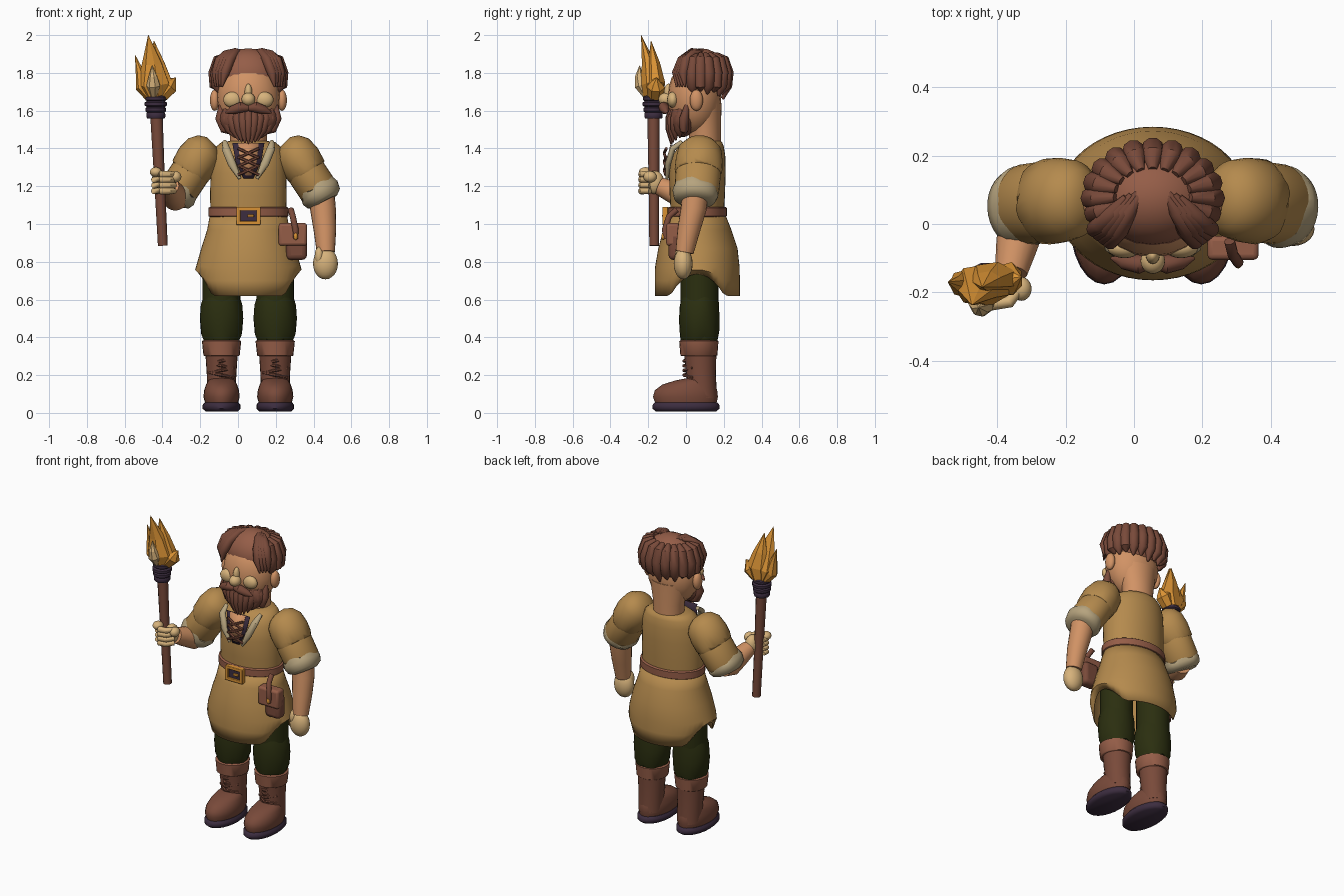
import bpy, bmesh, math
from mathutils import Vector, Matrix

CX = 0.055  # body axis; all part coordinates are relative to it


def mat(name, r, g, b):
    m = bpy.data.materials.new(name)
    m.diffuse_color = (r, g, b, 1)
    return m


TUNIC = mat("tunic_tan", 0.46, 0.255, 0.075)
SKIN = mat("skin", 0.64, 0.29, 0.13)
PALE = mat("pale_skin", 0.68, 0.45, 0.2)
CUFF = mat("cuff_beige", 0.47, 0.37, 0.21)
GREEN = mat("trouser_green", 0.024, 0.028, 0.005)
BROWN = mat("brown", 0.19, 0.068, 0.042)
LIGHT = mat("light_brown", 0.3, 0.11, 0.064)
PURPLE = mat("dark_purple", 0.045, 0.026, 0.05)
FLAME = mat("flame_orange", 0.7, 0.29, 0.035)


def tube(bm, pts, radii, n=16, flat=False, wave=None, caps=True):
    """Skin elliptical rings along a path; radius is r or (across, along y)."""
    pts = [Vector(p) for p in pts]
    rings = []
    for i, p in enumerate(pts):
        t = Vector((0, 0, 1)) if flat else (pts[min(i + 1, len(pts) - 1)] - pts[max(i - 1, 0)]).normalized()
        ref = Vector((0, 1, 0)) if abs(t.y) < 0.85 else Vector((0, 0, 1))
        u = (ref - t * ref.dot(t)).normalized()
        v = t.cross(u)
        a, b = radii[i] if isinstance(radii[i], tuple) else (radii[i], radii[i])
        ring = []
        for k in range(n):
            ang = 2 * math.pi * k / n
            off = t * (wave(i, ang) if wave else 0)
            ring.append(bm.verts.new(p + v * a * math.cos(ang) + u * b * math.sin(ang) + off))
        rings.append(ring)
    for r0, r1 in zip(rings, rings[1:]):
        for k in range(n):
            bm.faces.new((r0[k], r0[(k + 1) % n], r1[(k + 1) % n], r1[k]))
    if caps:
        bm.faces.new(rings[0])
        bm.faces.new(rings[-1])


def ball(bm, loc, r, seg=20):
    m = Matrix.Translation(loc) @ Matrix.Diagonal((*r, 1))
    bmesh.ops.create_uvsphere(bm, u_segments=seg, v_segments=seg // 2 + 2, radius=1, matrix=m)


def box(bm, loc, size):
    m = Matrix.Translation(loc) @ Matrix.Diagonal((*size, 1))
    bmesh.ops.create_cube(bm, size=1, matrix=m)


def finish(bm, name, m, angle=40, bevel=0, solid=0):
    bmesh.ops.recalc_face_normals(bm, faces=bm.faces)
    bmesh.ops.translate(bm, verts=bm.verts, vec=(CX, 0, 0))
    me = bpy.data.meshes.new(name)
    bm.to_mesh(me)
    bm.free()
    me.materials.append(m)
    if angle:
        me.polygons.foreach_set("use_smooth", [True] * len(me.polygons))
        me.set_sharp_from_angle(angle=math.radians(angle))
    ob = bpy.data.objects.new(name, me)
    bpy.context.collection.objects.link(ob)
    if bevel:
        b = ob.modifiers.new("round", 'BEVEL')
        b.width, b.segments = bevel, 3
    if solid:
        ob.modifiers.new("thick", 'SOLIDIFY').thickness = solid
    return ob


def tubes(name, m, specs, n=12, angle=40, **kw):
    bm = bmesh.new()
    for pts, rad in specs:
        tube(bm, pts, rad, n, **kw)
    return finish(bm, name, m, angle)


def balls(name, m, specs):
    bm = bmesh.new()
    for loc, r in specs:
        ball(bm, loc, r)
    return finish(bm, name, m)


def loft(name, m, rows, n=36, wave=None, caps=True, solid=0):
    """Vertical profile rows: z, centre y, x radius, y radius."""
    bm = bmesh.new()
    tube(bm, [(0, r[1], r[0]) for r in rows], [(r[2], r[3]) for r in rows], n, True, wave, caps)
    return finish(bm, name, m, 50, solid=solid)


# legs and boots
for s, side in ((-1, "right"), (1, "left")):
    x = s * 0.142
    def column(name, m, rows, n=24, wave=None):
        bm = bmesh.new()
        tube(bm, [(x, r[1], r[0]) for r in rows], [(r[2], r[3]) for r in rows], n, True, wave)
        finish(bm, f"{side}_{name}", m, 50)
    column("sole", PURPLE, [(0.008, 0, .085, .16), (.022, 0, .1, .177), (.042, 0, .1, .177), (.055, 0, .09, .165)])
    column("foot", BROWN, [(.045, 0, .085, .16), (.085, -.003, .096, .172), (.12, 0, .092, .165),
                           (.15, .015, .082, .14), (.172, .045, .07, .1), (.185, .07, .05, .06)])
    column("boot_shaft", BROWN, [(.08, .085, .075, .08), (.2, .08, .078, .078), (.32, .075, .086, .086)])
    column("boot_cuff", LIGHT, [(.3, .068, .09, .09), (.305, .068, .096, .098), (.38, .068, .104, .104), (.385, .068, .095, .095)])
    column("trouser_leg", GREEN, [(.36, .072, .085, .09), (.42, .072, .1, .1), (.6, .072, .1, .1), (.85, .072, .1, .1)])
    column("knee_fold", GREEN, [(.38, .072, .09, .096), (.42, .072, .108, .104), (.5, .07, .115, .107),
                                (.57, .07, .11, .104), (.61, .072, .098, .098)], wave=lambda i, a: .012 * math.sin(5 * a))
    tubes(f"{side}_boot_laces", BROWN, [
        ([(x - .065, .035, z + .012 * d), (x, -.012, z), (x + .065, .035, z - .012 * d)], [.006, .009, .006])
        for z, d in ((.2, 1), (.225, -1), (.25, 1), (.275, -1))], 6)

# tunic skirt with raised side slits, and body
def hem(i, a):
    rise = .115 * max(0, 1 - (math.sin(a) / .65) ** 2)
    return rise * (0, 0, 0, .1, .5, 1)[i]
loft("tunic_skirt", TUNIC, [(1.07, .06, .2, .14), (.97, .06, .218, .18), (.87, .063, .25, .21), (.77, .06, .275, .224),
                            (.7, .06, .282, .225), (.62, .06, .25, .225)], 48, hem, False, .006)
loft("tunic_body", TUNIC, [(1.04, .06, .2, .14), (1.15, .06, .203, .146), (1.27, .06, .2, .15), (1.36, .068, .19, .14),
                           (1.41, .08, .17, .12), (1.435, .09, .14, .1), (1.44, .1, .09, .08)])

# belt and buckle
loft("belt", LIGHT, [(1.037, .06, .205, .15), (1.042, .06, .212, .157), (1.085, .06, .212, .157), (1.09, .06, .205, .15)])
bm = bmesh.new()
for s in (-1, 1):
    box(bm, (s * .053, -.11, 1.043), (.022, .03, .095))
    box(bm, (0, -.11, 1.043 + s * .038), (.11, .03, .02))
box(bm, (.012, -.116, 1.043), (.035, .02, .014))
finish(bm, "buckle", FLAME, bevel=.004)
bm = bmesh.new()
box(bm, (0, -.104, 1.043), (.09, .02, .065))
finish(bm, "buckle_centre", PURPLE)

# belt pouch
bm = bmesh.new()
box(bm, (.255, -.055, .885), (.11, .075, .15))
finish(bm, "pouch", BROWN, bevel=.025)
bm = bmesh.new()
box(bm, (.235, -.07, .945), (.15, .07, .12))
finish(bm, "pouch_flap", LIGHT, bevel=.015)
tubes("pouch_strap", BROWN, [([(.225, -.05, 1.075), (.235, -.09, 1.04), (.25, -.112, .97), (.25, -.108, .92)],
                              [.016, .016, .016, .012])])
balls("pouch_toggle", FLAME, [((.25, -.12, .935), (.01, .01, .02))])

# neckline: opening plates, beige collar and crossed laces
def plate(name, m, w, d):
    bm = bmesh.new()
    rows = [(w * f, y - d, z) for f, y, z in ((1, -.075, 1.43), (.8, -.097, 1.33), (.3, -.1, 1.24 + d * 3))]
    vs = [[bm.verts.new((s * a, y, z)) for s in (-1, 1)] for a, y, z in rows]
    for p, q in zip(vs, vs[1:]):
        bm.faces.new((p[0], q[0], q[1], p[1]))
    finish(bm, name, m, solid=.004)
plate("neck_lining", PURPLE, .085, 0)
plate("chest_skin", SKIN, .055, .006)
tubes("collar", CUFF, [([(s * .125, -.02, 1.435), (s * .12, -.07, 1.4), (s * .088, -.095, 1.32), (s * .045, -.1, 1.24)],
                        [.012, (.022, .016), (.022, .016), .008]) for s in (-1, 1)])
tubes("neck_laces", BROWN, [([(-s * .055, -.107, z), (0, -.116, z + .025), (s * .055, -.104, z + .05)], [.008] * 3)
                            for z in (1.26, 1.305, 1.35) for s in (-1, 1)], 6)

# sleeves with scalloped overlays and cuffs
def scallop(last):
    return lambda i, a: .012 * math.sin(6 * a) if i == last else 0
for s, side in ((-1, "right"), (1, "left")):
    def limb(name, m, pts, rad, wave=None):
        bm = bmesh.new()
        tube(bm, [(s * p[0], p[1], p[2]) for p in pts], rad, 32, wave=wave)
        finish(bm, f"{side}_{name}", m, 50)
    limb("sleeve_cap", TUNIC, [(.195, .075, 1.435), (.21, .075, 1.42), (.235, .073, 1.39), (.27, .07, 1.34), (.305, .066, 1.285),
                               (.315, .065, 1.27)],
         [(.035, .04), (.075, .085), (.105, .115), (.115, .124), (.11, .126), (.1, .12)], scallop(4))
    limb("sleeve", TUNIC, [(.25, .07, 1.36), (.31, .065, 1.27), (.37, .058, 1.18), (.39, .055, 1.15)],
         [(.09, .11), (.104, .12), (.104, .118), (.09, .105)])
    limb("sleeve_cuff", CUFF, [(.365, .055, 1.185), (.38, .05, 1.165), (.4, .047, 1.135), (.408, .046, 1.12)],
         [(.103, .116), (.111, .122), (.1, .112), (.07, .085)], scallop(0))

# hanging arm and hand
tubes("left_forearm", SKIN, [([(.385, .05, 1.17), (.395, .04, 1.08), (.405, .015, .97), (.41, -.008, .85)],
                              [.07, .068, .06, .048])], 20)
balls("left_hand", PALE, [((.408, -.015, .79), (.066, .05, .083)), ((.375, -.03, .83), (.024, .03, .05))])

# raised arm and gripping hand
tubes("right_forearm", SKIN, [([(-.37, .05, 1.15), (-.385, .0, 1.14), (-.4, -.07, 1.17), (-.415, -.14, 1.2)],
                               [.07, .07, .06, .048])], 20)
balls("right_palm", PALE, [((-.425, -.165, 1.22), (.042, .05, .062)), ((-.49, -.215, 1.275), (.032, .035, .026)),
                           ((-.385, -.19, 1.25), (.03, .035, .03))])
tubes("right_fingers", PALE, [([(-.39, -.19, z), (-.42, -.228, z), (-.465, -.235, z), (-.5, -.205, z), (-.505, -.17, z)],
                               [.014, .018, .019, .017, .01]) for z in (1.175, 1.205, 1.235, 1.263)])

# torch
tubes("torch_handle", BROWN, [([(-.453, -.168, .885), (-.47, -.17, 1.22), (-.487, -.172, 1.58)], [.026, .028, .033])])
tubes("torch_wrap", PURPLE, [([(-.49, -.172, z - .017), (-.49, -.172, z - .008), (-.49, -.172, z + .008), (-.49, -.172, z + .017)],
                              [.045, r, r, .045]) for z, r in ((1.575, .05), (1.605, .055), (1.635, .059), (1.665, .056))], 14)
tubes("flame", FLAME, [
    ([(-.49, -.172, 1.67), (-.5, -.18, 1.74), (-.51, -.2, 1.85), (-.53, -.237, 2.0)], [.05, (.088, .065), (.055, .035), .001]),
    ([(-.485, -.165, 1.68), (-.47, -.16, 1.75), (-.485, -.17, 1.85), (-.5, -.185, 1.97)], [.05, (.075, .05), (.045, .033), .001]),
    ([(-.46, -.165, 1.68), (-.42, -.16, 1.73), (-.405, -.16, 1.75), (-.385, -.155, 1.775)], [.04, .05, .03, .001]),
    ([(-.51, -.17, 1.68), (-.56, -.175, 1.73), (-.575, -.175, 1.81), (-.6, -.17, 1.895)], [.04, .04, .022, .001])], 7, 0)
tubes("flame_core", PALE, [([(-.5, -.21, 1.68), (-.502, -.235, 1.735), (-.505, -.248, 1.78), (-.51, -.245, 1.84)],
                            [.02, .038, .024, .001])], 7, 0)

# neck, head, ears and face
loft("neck", SKIN, [(1.38, .1, .095, .085), (1.5, .1, .1, .085), (1.64, .09, .13, .098)])
balls("head", SKIN, [((0, .045, 1.67), (.168, .142, .2))])
balls("ears", SKIN, [((s * .178, .055, 1.655), (.026, .035, .056)) for s in (-1, 1)])
balls("eyes", PALE, [((s * .083, -.07, 1.658), (.05, .03, .042)) for s in (-1, 1)])
balls("nose", PALE, [((0, -.108, 1.66), (.036, .038, .035)), ((0, -.092, 1.695), (.02, .025, .048))])

# beard and moustache
balls("beard_base", BROWN, [((0, -.018, 1.555), (.155, .075, .095))])
strands = []
for k in range(-5, 6):
    u = k / 5
    y = -.085 + .075 * u * u
    strands.append(([(u * .145, y + .015, 1.63), (u * .15, y, 1.56), (u * .125, y, 1.5),
                     (u * .085, y + .005, 1.425 + .05 * u * u)], [.012, .026, .024, .004]))
tubes("beard_strands", BROWN, strands, 10)
tubes("moustache", BROWN, [([(s * .002, -.11, 1.615), (s * .04, -.118, 1.618), (s * .085, -.11, 1.603), (s * .122, -.1, 1.588)],
                            [.018, .028, .023, .004]) for s in (-1, 1)])

# hair: scalp cap, hanging locks round the back and sides, swept fringe
balls("hair_cap", LIGHT, [((0, .078, 1.785), (.168, .142, .145))])
locks = []
for k in range(13):
    a = math.radians(-20 + 220 * k / 12)
    c, d = math.cos(a), math.sin(a)
    low = 1.66 + .015 * (k % 2) + .03 * abs(c)
    locks.append(([(c * .11, .08 + d * .08, 1.9), (c * .158, .08 + d * .12, 1.87), (c * .178, .08 + d * .14, 1.8),
                   (c * .175, .08 + d * .135, 1.73), (c * .158, .08 + d * .115, low)], [.012, .03, .034, .031, .006]))
tubes("hair_locks", BROWN, locks, 10)
fringe = []
for s in (-1, 1):
    for j in range(4):
        f = j / 3
        fringe.append(([(s * (.03 + .05 * f), .1 - .02 * f, 1.915), (s * (.07 + .045 * f), .035, 1.91 - .01 * f),
                        (s * (.1 + .05 * f), -.02 + .02 * f, 1.865), (s * (.125 + .045 * f), -.05 + .035 * f, 1.8),
                        (s * (.14 + .035 * f), -.05 + .045 * f, 1.725)], [.008, .023, .028, .025, .004]))
tubes("hair_fringe", BROWN, fringe, 10)
